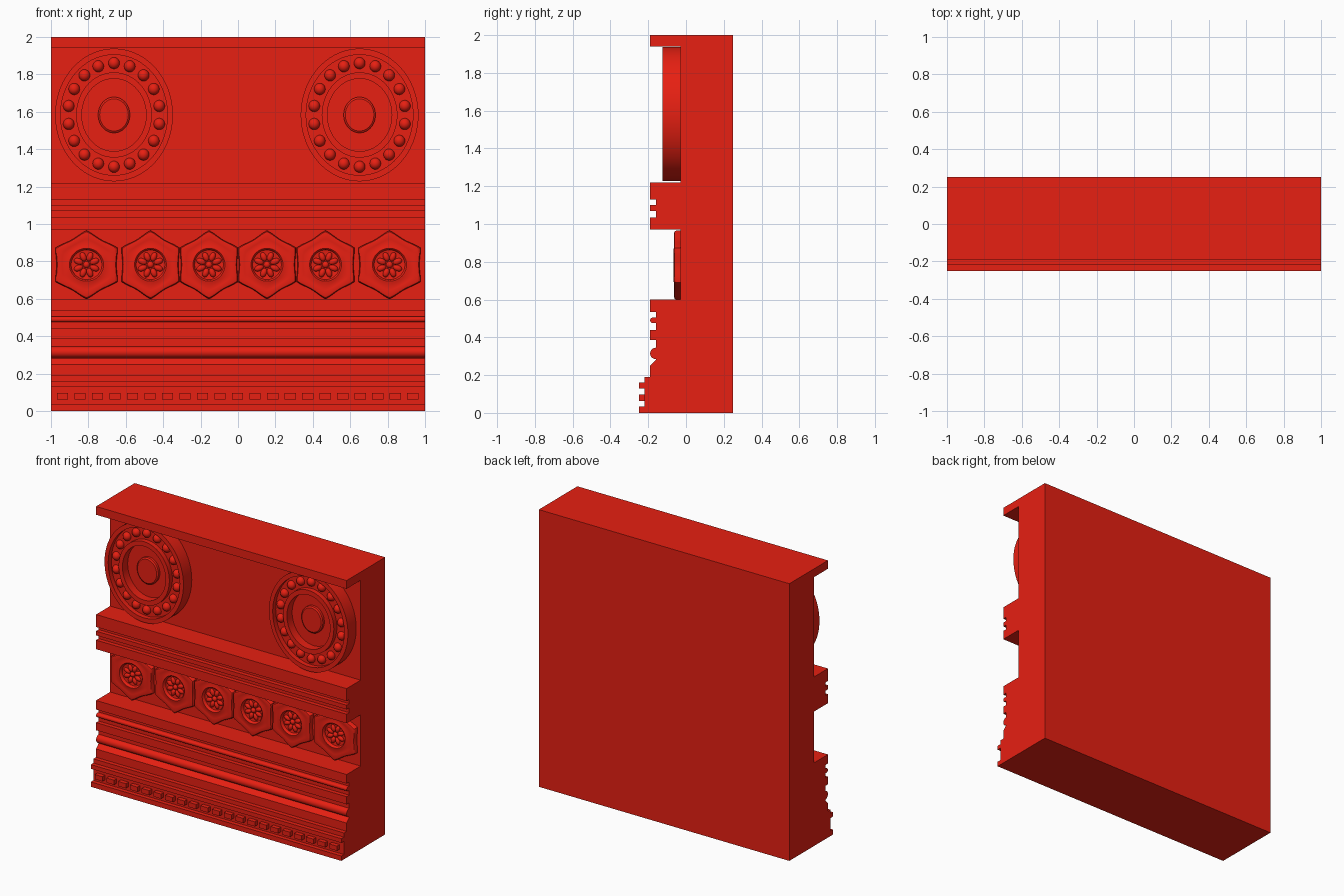
import bpy, bmesh
from math import sin, cos, pi, radians
from mathutils import Matrix

if "Cube" in bpy.data.objects:
    bpy.data.objects.remove(bpy.data.objects["Cube"])

red = bpy.data.materials.new("red_stone")
red.diffuse_color = (0.8, 0.014, 0.006, 1)
red.use_nodes = True
red.node_tree.nodes["Principled BSDF"].inputs["Base Color"].default_value = red.diffuse_color


def finish(name, bm, smooth=None):
    bmesh.ops.recalc_face_normals(bm, faces=bm.faces)
    me = bpy.data.meshes.new(name)
    bm.to_mesh(me)
    bm.free()
    me.materials.append(red)
    ob = bpy.data.objects.new(name, me)
    bpy.context.collection.objects.link(ob)
    if smooth:
        bpy.ops.object.select_all(action='DESELECT')
        ob.select_set(True)
        bpy.context.view_layer.objects.active = ob
        bpy.ops.object.shade_smooth_by_angle(angle=radians(smooth))
    return ob


def bead(y, z, r, n=10):
    """Half-round moulding, listed from top to bottom."""
    return [(y - r * sin(pi * i / n), z + r * cos(pi * i / n)) for i in range(n + 1)]


def radial(bm, cx, cz, profile, n, sx=1.0, shape=lambda a, r: r):
    """Sweep (radius, y) points about the y axis; the last point closes the centre."""
    rings = []
    for r, y in profile[:-1]:
        ring = []
        for i in range(n):
            a = 2 * pi * i / n
            q = shape(a, r)
            ring.append(bm.verts.new((cx + q * cos(a) * sx, y, cz + q * sin(a))))
        rings.append(ring)
    for a, b in zip(rings, rings[1:]):
        for i in range(n):
            j = (i + 1) % n
            bm.faces.new((a[i], a[j], b[j], b[i]))
    tip = bm.verts.new((cx, profile[-1][1], cz))
    for i in range(n):
        bm.faces.new((rings[-1][i], rings[-1][(i + 1) % n], tip))


def ball(bm, x, y, z, sx, sy, sz, turn=0.0, u=12, v=8):
    m = Matrix.Translation((x, y, z)) @ Matrix.Rotation(turn, 4, 'Y') @ Matrix.Diagonal((sx, sy, sz, 1))
    bmesh.ops.create_uvsphere(bm, u_segments=u, v_segments=v, radius=1, matrix=m)


# Wall panel with all horizontal mouldings, extruded along x
F, G, W = -0.19, -0.16, -0.03
profile = [(0.25, 0), (0.25, 2), (F, 2), (F, 1.94), (W, 1.94), (W, 1.22),
           (F, 1.22), (F, 1.13), (G, 1.13), (G, 1.10), (F, 1.10), (F, 1.07),
           (G, 1.07), (G, 1.035), (F, 1.035), (F, 0.97), (W, 0.97), (W, 0.60),
           (F, 0.60), (F, 0.535), (G, 0.535), (G, 0.505)]
profile += bead(-0.175, 0.49, 0.015)
profile += [(G, 0.475), (G, 0.44), (F, 0.44), (F, 0.385), (G, 0.385)]
profile += bead(G, 0.315, 0.03)
profile += [(G, 0.28), (F, 0.25), (F, 0.19), (-0.22, 0.19), (-0.22, 0.16),
            (-0.25, 0.16), (-0.25, 0.13), (-0.22, 0.13), (-0.22, 0.035),
            (-0.25, 0.035), (-0.25, 0)]
bm = bmesh.new()
face = bm.faces.new([bm.verts.new((-1, y, z)) for y, z in profile])
ext = bmesh.ops.extrude_face_region(bm, geom=[face], use_keep_orig=True)
bmesh.ops.translate(bm, vec=(2, 0, 0),
                    verts=[g for g in ext['geom'] if isinstance(g, bmesh.types.BMVert)])
finish("wall_panel", bm, 25)

# Row of small dentil blocks along the base
bm = bmesh.new()
for i in range(21):
    m = Matrix.Translation((-0.938 + 0.0936 * i, -0.23, 0.08)) @ Matrix.Diagonal((0.06, 0.04, 0.034, 1))
    bmesh.ops.create_cube(bm, size=1, matrix=m)
finish("dentils", bm)

# Two oval medallions, each with a ring of 18 beads
SX = 0.315 / 0.355
oval = [(0.355, -0.02), (0.355, -0.125), (0.322, -0.125), (0.322, -0.09),
        (0.228, -0.09), (0.228, -0.125), (0.194, -0.125), (0.194, -0.065),
        (0.096, -0.065), (0.096, -0.083), (0.086, -0.09), (0, -0.09)]
for side, cx in (("left", -0.663), ("right", 0.65)):
    cz = 1.583
    bm = bmesh.new()
    radial(bm, cx, cz, oval, 72, SX)
    finish("medallion_" + side, bm, 30)
    bm = bmesh.new()
    for k in range(18):
        a = 2 * pi * k / 18 + pi / 2
        ball(bm, cx + 0.277 * SX * cos(a), -0.09, cz + 0.277 * sin(a), 0.03, 0.03, 0.031, u=16, v=10)
    finish("medallion_beads_" + side, bm, 60)


# Six-pointed star outline that softens to a circle towards the centre
def star(a, r):
    point = 1 - abs(sin(3 * (a - pi / 2)))
    t = min(1, max(0, (r - 0.09) / 0.07))
    return r * (1 + t * (0.2 * point - 0.015))


flower = [(0.156, -0.02), (0.156, -0.053), (0.152, -0.061), (0.144, -0.064),
          (0.125, -0.061), (0.105, -0.06), (0.095, -0.064), (0.088, -0.065),
          (0.083, -0.061), (0.079, -0.045), (0.06, -0.042), (0, -0.042)]
for i, (cx, w) in enumerate([(-0.81, 1.04), (-0.468, 0.97), (-0.155, 0.97),
                             (0.155, 0.97), (0.468, 0.97), (0.81, 1.04)]):
    cz = 0.782
    bm = bmesh.new()
    radial(bm, cx, cz, flower, 72, w, star)
    finish(f"star_flower_{i + 1}", bm, 40)
    # Petals and button in the middle of each flower
    bm = bmesh.new()
    for k in range(8):
        a = 2 * pi * k / 8 + pi / 8
        ball(bm, cx + 0.046 * cos(a), -0.044, cz + 0.046 * sin(a), 0.026, 0.014, 0.016, -a)
    ball(bm, cx, -0.044, cz, 0.018, 0.016, 0.018)
    finish(f"flower_petals_{i + 1}", bm, 60)
